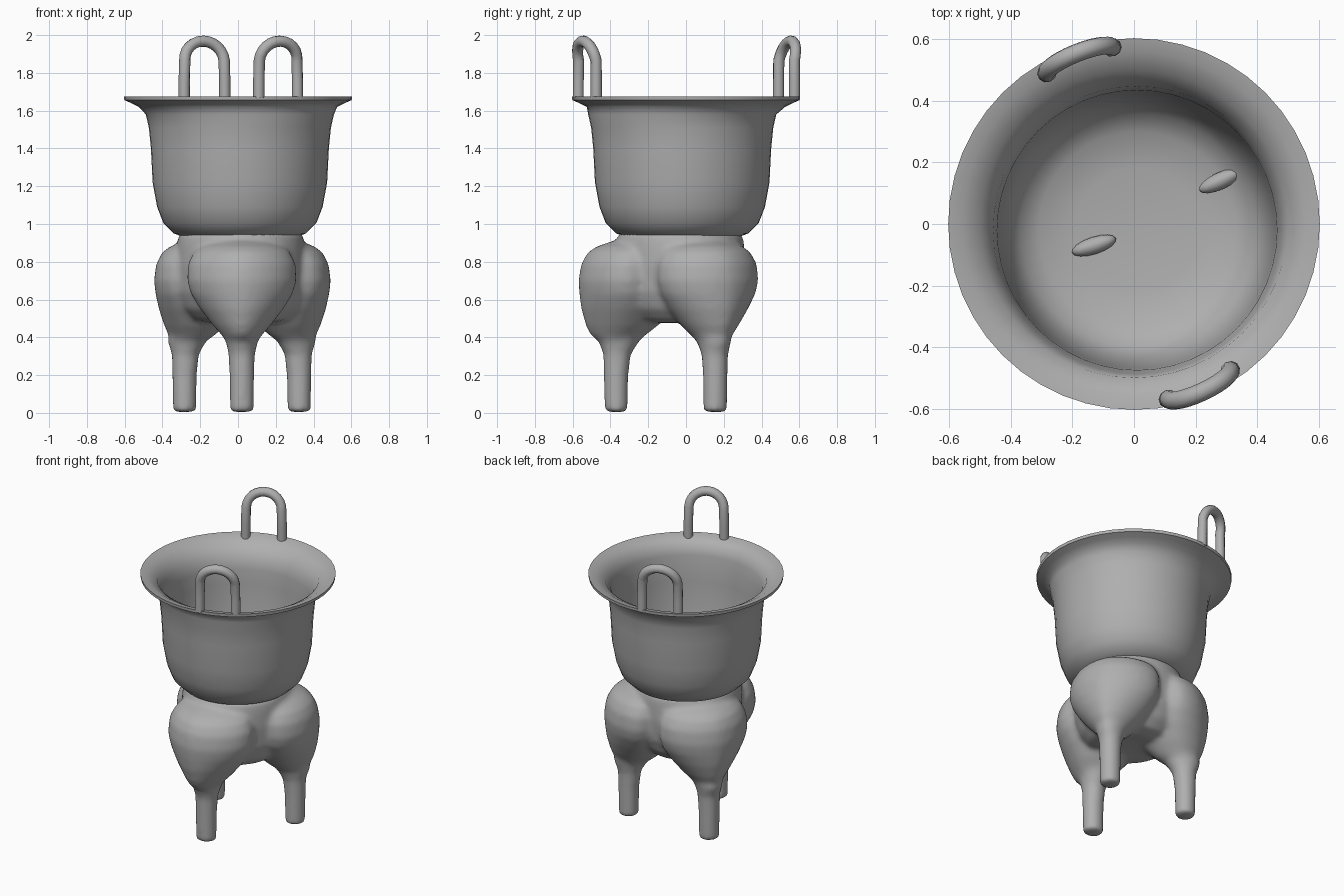
import bpy, bmesh, math
from mathutils import Vector, Matrix

cube = bpy.data.objects.get("Cube")
if cube:
    bpy.data.objects.remove(cube, do_unlink=True)

grey = bpy.data.materials.new("bronze grey")
grey.use_nodes = True
grey.diffuse_color = (0.43, 0.43, 0.43, 1)
grey.node_tree.nodes["Principled BSDF"].inputs["Base Color"].default_value = (0.43, 0.43, 0.43, 1)


def finish(bm, name):
    """Turn a bmesh into a grey object."""
    bmesh.ops.recalc_face_normals(bm, faces=bm.faces)
    mesh = bpy.data.meshes.new(name)
    bm.to_mesh(mesh)
    bm.free()
    mesh.materials.append(grey)
    obj = bpy.data.objects.new(name, mesh)
    bpy.context.collection.objects.link(obj)
    return obj


def smooth(obj, angle=50):
    bpy.ops.object.select_all(action="DESELECT")
    obj.select_set(True)
    bpy.context.view_layer.objects.active = obj
    bpy.ops.object.shade_smooth_by_angle(angle=math.radians(angle))


def loft(bm, rings):
    """Skin closed rings of points and cap both ends."""
    loops = [[bm.verts.new(p) for p in ring] for ring in rings]
    n = len(loops[0])
    for a, b in zip(loops, loops[1:]):
        for i in range(n):
            j = (i + 1) % n
            bm.faces.new((a[i], a[j], b[j], b[i]))
    bm.faces.new(loops[0])
    bm.faces.new(loops[-1])


def oval(cx, cy, a, b, z, power=2.0, n=48):
    ring = []
    for i in range(n):
        t = 2 * math.pi * i / n
        c, s = math.cos(t), math.sin(t)
        k = (abs(c) ** power + abs(s) ** power) ** (-1 / power)
        ring.append(Vector((cx + a * c * k, cy + b * s * k, z)))
    return ring


# Bowl: outside wall up to the flared rim, then down the inside to the floor
bowl_profile = [
    (0.10, 0.92), (0.29, 0.928), (0.35, 0.95), (0.405, 1.005), (0.438, 1.09),
    (0.462, 1.22), (0.471, 1.40), (0.482, 1.51), (0.498, 1.58), (0.525, 1.62),
    (0.565, 1.64), (0.602, 1.656), (0.604, 1.676), (0.56, 1.668), (0.50, 1.635),
    (0.468, 1.57), (0.455, 1.50), (0.45, 1.40), (0.44, 1.22), (0.415, 1.09),
    (0.38, 1.03), (0.32, 0.99), (0.20, 0.97), (0.03, 0.965)]
bm = bmesh.new()
loft(bm, [oval(0.01 if z < 1.6 else 0, -0.02 if z < 1.6 else 0, r, r, z)
          for r, z in bowl_profile])
smooth(finish(bm, "bowl"), 60)

# Tripod base: three pouch-shaped lobes on straight legs, fused round a core
# Each section: height, distance from the axis, radial and sideways half widths
leg_sections = [
    (0.005, 0.35, 0.061, 0.063), (0.20, 0.35, 0.065, 0.066),
    (0.31, 0.345, 0.073, 0.07), (0.38, 0.335, 0.108, 0.085),
    (0.41, 0.34, 0.145, 0.105), (0.46, 0.32, 0.19, 0.15),
    (0.55, 0.30, 0.235, 0.22), (0.63, 0.295, 0.25, 0.27),
    (0.70, 0.295, 0.255, 0.29), (0.79, 0.285, 0.25, 0.285),
    (0.85, 0.27, 0.23, 0.255), (0.88, 0.255, 0.20, 0.22), (0.91, 0.23, 0.14, 0.16)]
bm = bmesh.new()
for angle, reach in ((-90, 1.0), (30, 0.915), (150, 0.9)):
    part = bmesh.new()
    rings = []
    for z, c, a, b in leg_sections:
        k = reach if z > 0.39 else 1
        rings.append(oval(c * k, 0, a * k, b, z, 2.0 if z < 0.39 else 1.75))
    loft(part, rings)
    # Low knobs on either side of the lobe
    for side in (-1, 1):
        bmesh.ops.create_icosphere(
            part, subdivisions=2, radius=0.04,
            matrix=Matrix.Translation((0.44 * reach, side * 0.135, 0.66)))
    part.transform(Matrix.Translation((0.02, -0.02, 0))
                   @ Matrix.Rotation(math.radians(angle), 4, "Z"))
    temp = bpy.data.meshes.new("lobe_part")
    bmesh.ops.recalc_face_normals(part, faces=part.faces)
    part.to_mesh(temp)
    part.free()
    bm.from_mesh(temp)
    bpy.data.meshes.remove(temp)
core = [(0.06, 0.485), (0.16, 0.475), (0.24, 0.49), (0.30, 0.55), (0.335, 0.64),
        (0.345, 0.78), (0.34, 0.87), (0.335, 0.91), (0.325, 0.95)]
loft(bm, [oval(0.015, -0.03, r, r, z) for r, z in core])
base = finish(bm, "tripod_base")
remesh = base.modifiers.new("fuse", "REMESH")
remesh.mode = "VOXEL"
remesh.voxel_size = 0.016
remesh.use_smooth_shade = True
soften = base.modifiers.new("soften", "SMOOTH")
soften.factor = 0.5
soften.iterations = 8

# Two upright loop handles on opposite sides of the rim
for name, start, end in (
        ("front_handle", Vector((0.11, -0.57, 0)), Vector((0.315, -0.475, 0))),
        ("back_handle", Vector((-0.07, 0.575, 0)), Vector((-0.285, 0.49, 0)))):
    mid = (start + end) / 2
    half = (end - start) / 2
    out = mid.normalized()
    path = [start + Vector((0, 0, 1.667)), start + Vector((0, 0, 1.75))]
    for i in range(13):
        t = math.pi * i / 12
        rise = math.sin(t)
        path.append(mid - half * math.cos(t) * 0.97 + out * 0.025 * rise
                    + Vector((0, 0, 1.865 + 0.103 * rise)))
    path += [end + Vector((0, 0, 1.75)), end + Vector((0, 0, 1.655))]
    curve = bpy.data.curves.new(name, "CURVE")
    curve.dimensions = "3D"
    curve.bevel_depth = 0.03
    curve.bevel_resolution = 3
    curve.use_fill_caps = True
    spline = curve.splines.new("POLY")
    spline.points.add(len(path) - 1)
    for point, p in zip(spline.points, path):
        point.co = (p.x, p.y, p.z, 1)
    spline.use_smooth = True
    curve.materials.append(grey)
    bpy.context.collection.objects.link(bpy.data.objects.new(name, curve))

# Two small ridges standing on the bowl floor
for name, x, y, z, turn in (("floor_ridge_left", 0.28, 0.14, 1.005, 25),
                            ("floor_ridge_right", -0.13, -0.07, 0.975, 18)):
    bm = bmesh.new()
    bmesh.ops.create_uvsphere(bm, u_segments=16, v_segments=8, radius=1)
    bm.transform(Matrix.Translation((x, y, z))
                 @ Matrix.Rotation(math.radians(turn), 4, "Z")
                 @ Matrix.Diagonal((0.075, 0.028, 0.03, 1)))
    smooth(finish(bm, name))
